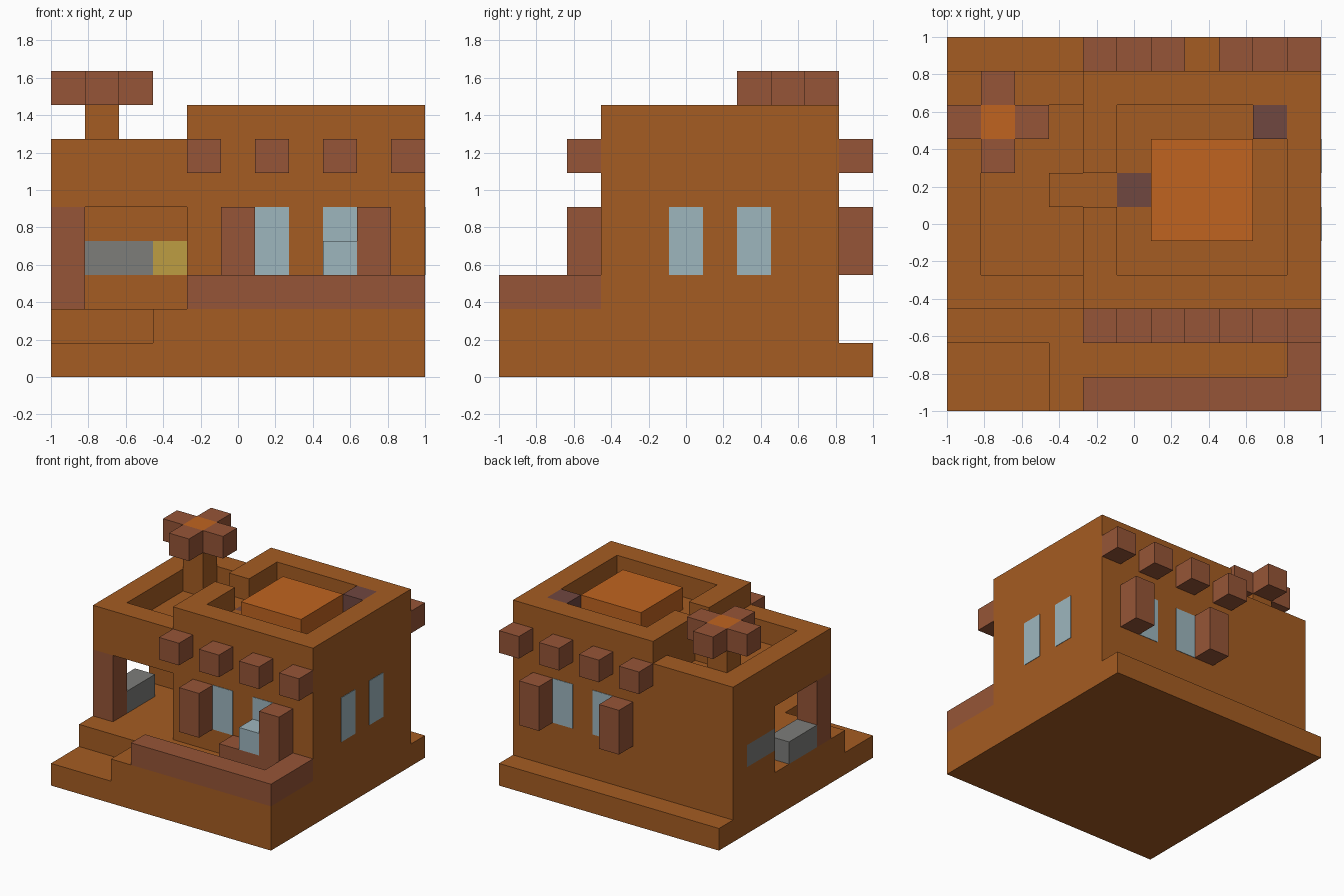
import bpy
import bmesh
from mathutils import Vector

cube = bpy.data.objects.get("Cube")
if cube:
    bpy.data.objects.remove(cube, do_unlink=True)

N = 11            # blocks along the longest side
U = 2 / N         # size of one block


def material(name, r, g, b):
    lin = [((c / 255 + 0.055) / 1.055) ** 2.4 for c in (r, g, b)] + [1]
    m = bpy.data.materials.new(name)
    m.use_nodes = True
    m.diffuse_color = lin
    m.node_tree.nodes["Principled BSDF"].inputs["Base Color"].default_value = lin
    return m


CLAY = material("clay orange", 165, 92, 34)
BRIGHT = material("bright orange", 192, 100, 32)
BRICK = material("brick brown", 150, 85, 55)
PURPLE = material("dark purple brown", 112, 71, 64)
GLASS = material("pale blue", 158, 182, 190)
GRAY = material("stone gray", 125, 125, 122)
YELLOW = material("straw yellow", 190, 158, 66)


def finish(name, bm, mat):
    mesh = bpy.data.meshes.new(name)
    bm.to_mesh(mesh)
    bm.free()
    mesh.materials.append(mat)
    obj = bpy.data.objects.new(name, mesh)
    bpy.context.collection.objects.link(obj)
    return obj


def place(x, y, z):
    return Vector((x * U - 1, y * U - 1, z * U))


def cells(x0, x1, y0, y1, z0, z1):
    return {(x, y, z) for x in range(x0, x1) for y in range(y0, y1) for z in range(z0, z1)}


def blocks(name, mat, solid):
    """Skin a set of unit blocks, merging coplanar faces."""
    bm = bmesh.new()
    for c in sorted(solid):
        for axis in range(3):
            for side in (0, 1):
                near = list(c)
                near[axis] += 2 * side - 1
                if tuple(near) in solid:
                    continue
                ring = [(0, 0), (1, 0), (1, 1), (0, 1)]
                if not side:
                    ring.reverse()
                verts = []
                for u, v in ring:
                    p = list(c)
                    p[axis] += side
                    p[(axis + 1) % 3] += u
                    p[(axis + 2) % 3] += v
                    verts.append(bm.verts.new(place(*p)))
                bm.faces.new(verts)
    bmesh.ops.remove_doubles(bm, verts=bm.verts, dist=0.001)
    bmesh.ops.dissolve_limit(bm, angle_limit=0.01, verts=bm.verts, edges=bm.edges)
    return finish(name, bm, mat)


def box(name, mat, *span):
    return blocks(name, mat, cells(*span))


def plate(name, mat, lo, hi):
    """Thin painted panel; lo and hi are block coordinates."""
    a, b = place(*lo), place(*hi)
    bm = bmesh.new()
    bmesh.ops.create_cube(bm, size=1)
    for v in bm.verts:
        v.co = Vector([(a[i] + b[i]) / 2 + v.co[i] * (b[i] - a[i]) for i in range(3)])
    return finish(name, bm, mat)


# Stepped base with a low corner at the entrance
blocks("base", CLAY, (cells(0, 11, 0, 11, 0, 1) | cells(0, 11, 0, 10, 1, 2))
       - cells(0, 3, 0, 2, 1, 2))

# Main room with a sunken roof, a gap in its parapet and a hatch
hatch = cells(5, 6, 6, 7, 6, 7)
blocks("main_room", CLAY, cells(4, 11, 3, 10, 2, 8) - cells(5, 10, 4, 9, 7, 8)
       - cells(4, 5, 6, 7, 7, 8) - hatch)
blocks("roof_hatch", PURPLE, hatch)
box("roof_corner_block", PURPLE, 9, 10, 8, 9, 7, 8)
box("roof_platform", BRIGHT, 6, 9, 5, 8, 7, 8)

# Lower side room with an open porch beneath and a roof step
counter = cells(0, 3, 7, 9, 3, 4)
shelf = cells(3, 4, 7, 9, 3, 4)
blocks("side_room", CLAY, (cells(0, 4, 3, 10, 2, 7) - cells(1, 4, 4, 9, 6, 7)
       - cells(0, 4, 3, 7, 2, 5) - counter - shelf) | cells(3, 4, 6, 7, 6, 7))
blocks("porch_counter", GRAY, counter)
blocks("porch_shelf", YELLOW, shelf)
box("porch_bench", GRAY, 0, 1, 4, 6, 2, 3)
box("porch_pillar", BRICK, 0, 1, 3, 4, 2, 5)

# Chimney post carrying a cross of bricks
box("chimney_post", CLAY, 1, 2, 8, 9, 6, 8)
hub = cells(1, 2, 8, 9, 8, 9)
blocks("chimney_cross", BRICK, (cells(0, 3, 8, 9, 8, 9) | cells(1, 2, 7, 10, 8, 9)) - hub)
blocks("chimney_hub", BRIGHT, hub)

# Terrace wall and window bench
blocks("terrace_wall", BRICK, cells(4, 11, 0, 1, 2, 3) | cells(10, 11, 0, 3, 2, 3))
box("window_bench", BRICK, 7, 10, 2, 3, 2, 3)
box("bench_planter", GLASS, 8, 9, 2, 3, 3, 4)

# Roof beams, shutters and windows on front and back
T = 0.02
for side, y, wall, out in (("front", 2, 3, -T), ("back", 10, 10, T)):
    for x in range(4, 11, 2):
        box(side + "_beam", BRICK, x, x + 1, y, y + 1, 6, 7)
    for x in (5, 9):
        box(side + "_shutter", BRICK, x, x + 1, y, y + 1, 3, 5)
    for x in (6, 8):
        plate(side + "_window", GLASS, (x, wall + min(out, 0), 3), (x + 1, wall + max(out, 0), 5))

# Windows on the side wall
for y in (5, 7):
    plate("side_window", GLASS, (N, y, 3), (N + T, y + 1, 5))
